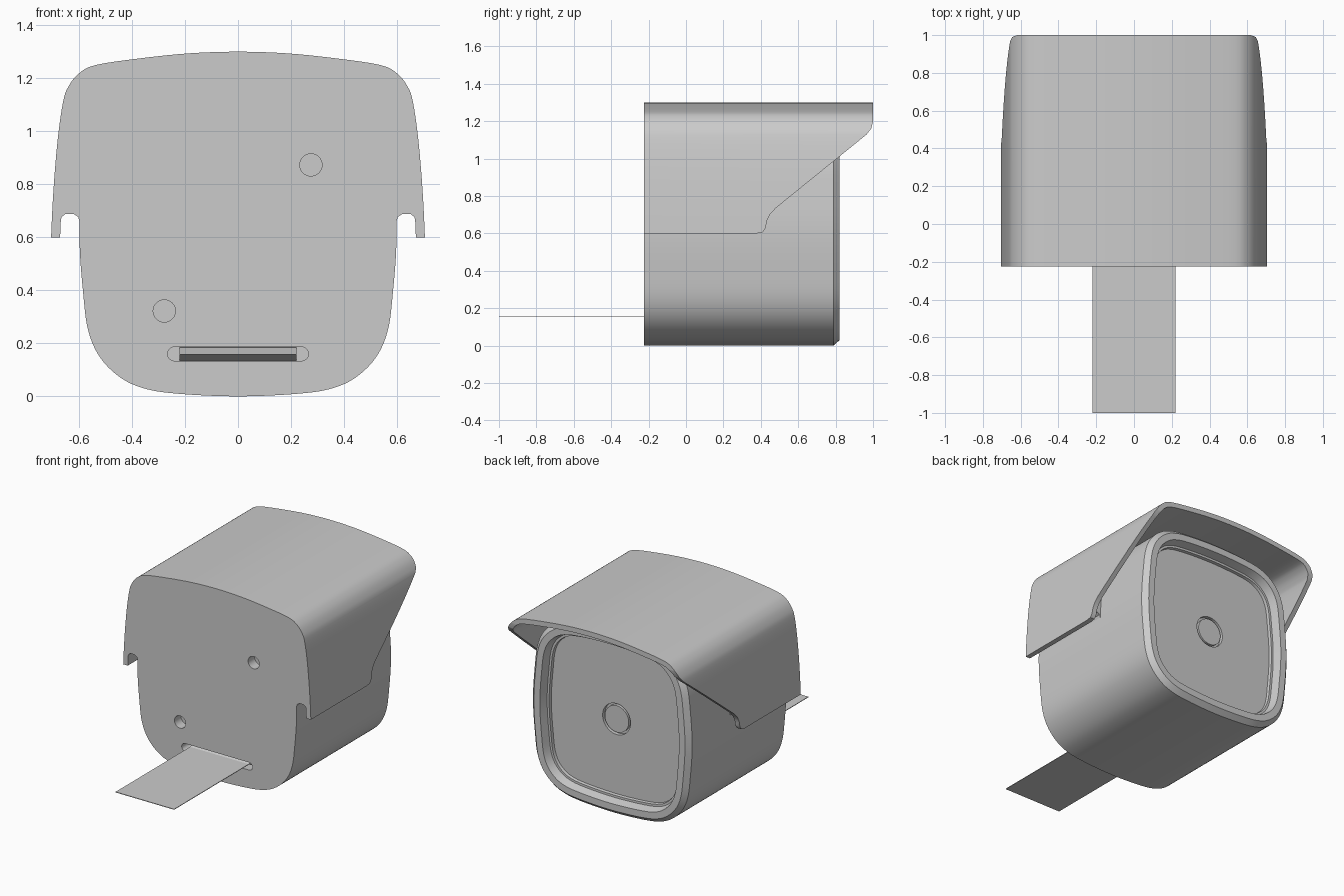
import bpy, bmesh, math
from mathutils import Vector

old = bpy.data.objects.get("Cube")
if old:
    bpy.data.objects.remove(old, do_unlink=True)

grey = bpy.data.materials.new("light_grey")
grey.use_nodes = True
grey.diffuse_color = (0.6, 0.6, 0.6, 1)
grey.node_tree.nodes["Principled BSDF"].inputs["Base Color"].default_value = (0.6, 0.6, 0.6, 1)

FRONT = -0.225
MID = 0.615      # height of the body's centre


def loft(name, rings):
    """Solid skinned through rings of 3D points, capped at both ends."""
    bm = bmesh.new()
    loops = [[bm.verts.new(p) for p in ring] for ring in rings]
    n = len(loops[0])
    for a, b in zip(loops, loops[1:]):
        for i in range(n):
            j = (i + 1) % n
            bm.faces.new((a[i], a[j], b[j], b[i]))
    bm.faces.new(loops[0])
    bm.faces.new(loops[-1])
    bmesh.ops.recalc_face_normals(bm, faces=bm.faces)
    mesh = bpy.data.meshes.new(name)
    bm.to_mesh(mesh)
    bm.free()
    mesh.materials.append(grey)
    ob = bpy.data.objects.new(name, mesh)
    bpy.context.collection.objects.link(ob)
    return ob


def prism_y(name, pts, y0, y1):
    return loft(name, [[(x, y, z) for x, z in pts] for y in (y0, y1)])


def prism_x(name, pts, half):
    return loft(name, [[(x, y, z) for y, z in pts] for x in (-half, half)])


def spline(pts, closed, steps=4):
    """Catmull-Rom curve through 2D points."""
    n = len(pts)
    get = lambda i: Vector(pts[i % n] if closed else pts[max(0, min(n - 1, i))])
    out = []
    for i in range(n if closed else n - 1):
        a, b, c, d = (get(i + k) for k in (-1, 0, 1, 2))
        for s in range(steps):
            t = s / steps
            out.append(0.5 * (2 * b + (c - a) * t + (2 * a - 5 * b + 4 * c - d) * t * t
                              + (3 * b - a - 3 * c + d) * t ** 3))
    return out if closed else out + [get(n - 1)]


def offset(pts, dist, closed):
    """Move a 2D curve to its left by dist."""
    n, out = len(pts), []
    for i, p in enumerate(pts):
        a = pts[(i - 1) % n] if closed or i else p
        b = pts[(i + 1) % n] if closed or i < n - 1 else p
        d = (b - a).normalized()
        out.append(p + Vector((-d.y, d.x)) * dist)
    return out


def circle(cx, cz, r, n=32):
    return [(cx + r * math.cos(2 * math.pi * i / n), cz + r * math.sin(2 * math.pi * i / n))
            for i in range(n)]


def boolean(ob, cutter, operation):
    mod = ob.modifiers.new("cut", "BOOLEAN")
    mod.operation, mod.object, mod.solver = operation, cutter, "EXACT"
    bpy.context.view_layer.objects.active = ob
    bpy.ops.object.modifier_apply(modifier=mod.name)
    bpy.data.objects.remove(cutter, do_unlink=True)


# Body outline, counter-clockwise from the bottom centre
quarter = [(0.12, 0.003), (0.25, 0.012), (0.34, 0.026), (0.42, 0.056), (0.49, 0.11),
           (0.54, 0.18), (0.57, 0.27), (0.585, 0.4), (0.595, 0.52)]
right = [(0, 0)] + quarter + [(0.598, MID)] + [(x, 2 * MID - z) for x, z in reversed(quarter)]
outline = spline(right + [(-x, 2 * MID - z) for x, z in right], True)

# Body with chamfered rim and stepped recess at the back
steps = [(FRONT, 0), (0.788, 0), (0.822, 0.03), (0.822, 0.075), (0.765, 0.09),
         (0.765, 0.105), (0.745, 0.108)]
body = loft("body", [[(p.x, y, p.y) for p in offset(outline, d, True)] for y, d in steps])

# Screw holes, cable slot and lens recess
for x, z in ((0.275, 0.873), (-0.278, 0.322)):
    boolean(body, prism_y("hole_cutter", circle(x, z, 0.042), FRONT - 0.05, FRONT + 0.07), "DIFFERENCE")
slot = [(x + math.copysign(0.24, x), z + 0.16) for x, z in
        [(0.026 * math.cos(a), 0.026 * math.sin(a))
         for a in [2 * math.pi * (i + 0.5) / 32 for i in range(32)]]]
boolean(body, prism_y("slot_cutter", slot, FRONT - 0.05, FRONT + 0.1), "DIFFERENCE")
boolean(body, prism_y("lens_cutter", circle(0, MID, 0.105, 48), 0.72, 0.8), "DIFFERENCE")
lens = prism_y("lens", circle(0, MID, 0.09, 48), 0.715, 0.743)

# Hood shell, trimmed to its side profile
half = [(0.706, 0.5), (0.705, 0.6), (0.696, 0.78), (0.68, 0.97), (0.66, 1.11), (0.64, 1.168),
        (0.6, 1.218), (0.535, 1.25), (0.36, 1.276), (0.18, 1.294)]
arch = spline(half + [(0, 1.3)] + [(-x, z) for x, z in reversed(half)], False)
hood = prism_y("hood", arch + offset(arch, 0.034, False)[::-1], FRONT, 1.0)
side = [(-0.5, 0.6), (0.38, 0.6), (0.41, 0.606), (0.426, 0.628), (0.432, 0.665), (0.448, 0.7),
        (0.48, 0.735), (0.965, 1.128), (0.99, 1.16), (1.0, 1.2), (1.1, 1.4), (-0.5, 1.4)]
boolean(hood, prism_x("hood_cutter", side, 1), "INTERSECT")

# Bridge between hood and body, leaving a rounded groove on each side
groove = [(0.596, 0.655), (0.603, 0.677), (0.62, 0.688), (0.65, 0.688), (0.665, 0.677), (0.672, 0.655)]
outer = [p for p in offset(arch, 0.015, False) if p.y > 0.7]
inner = [p for p in offset(outline, 0.02, True) if p.y > 0.7]
bridge_pts = groove + outer + [(-x, z) for x, z in reversed(groove)] + inner[::-1]
bridge = prism_y("hood_bridge", bridge_pts, FRONT, 0.38)

# Flat ribbon cable and the wedge that grips it in the slot
ribbon = prism_y("ribbon_cable", [(-0.22, 0.155), (0.22, 0.155), (0.22, 0.159), (-0.22, 0.159)],
                 -1.0, FRONT + 0.09)
wedge = prism_x("cable_wedge", [(FRONT + 0.02, 0.157), (FRONT + 0.09, 0.185), (FRONT + 0.09, 0.135)], 0.22)

# Smooth curves, sharp edges
for ob in bpy.context.view_layer.objects:
    ob.select_set(ob in (body, lens, hood, bridge))
bpy.context.view_layer.objects.active = body
bpy.ops.object.shade_smooth_by_angle(angle=math.radians(28))
